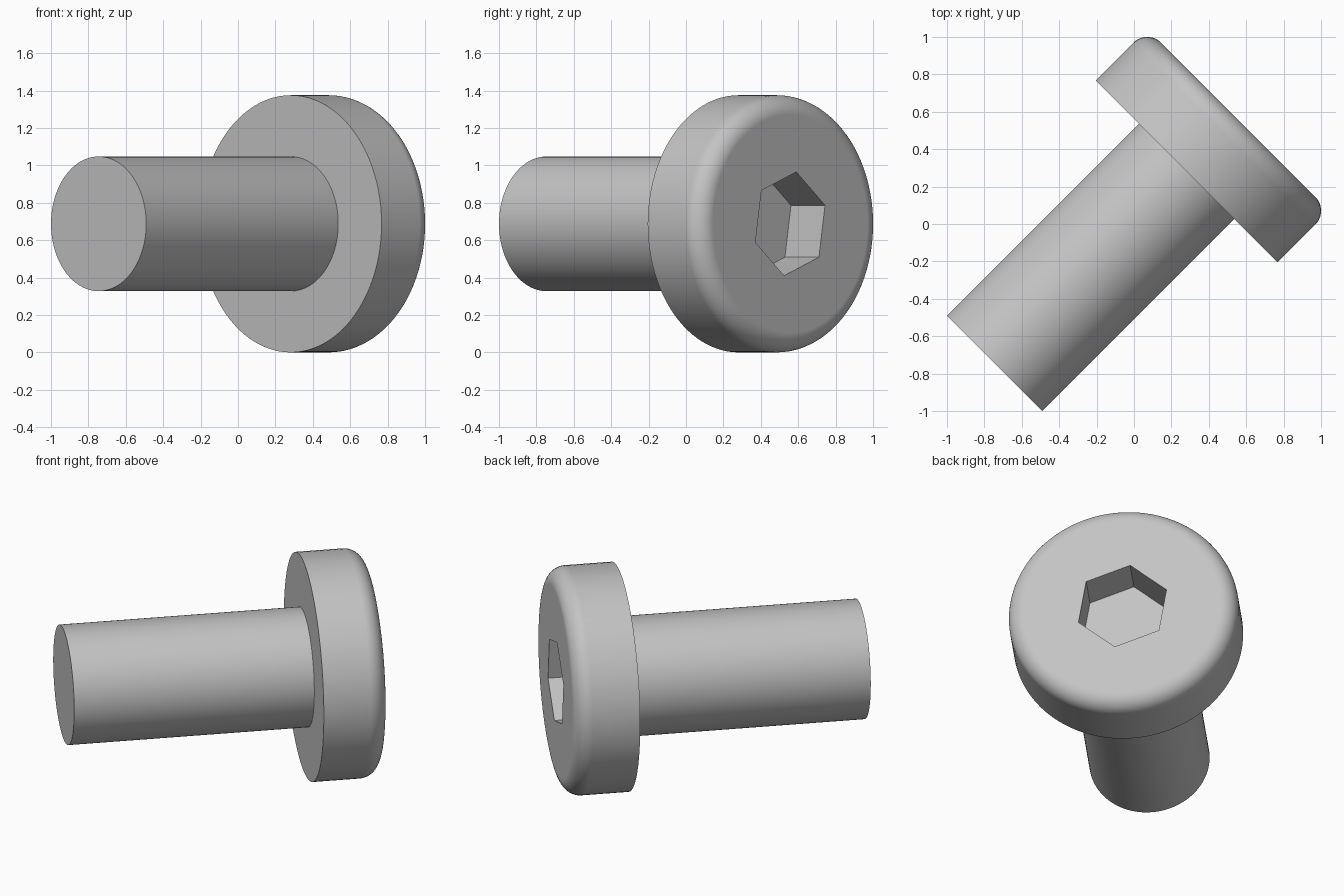
import bpy, bmesh
from math import sin, cos, pi, radians, sqrt
from mathutils import Matrix, Vector

cube = bpy.data.objects.get("Cube")
if cube:
    bpy.data.objects.remove(cube, do_unlink=True)

SIDES = 96
SHAFT_R, HEAD_R = 0.36, 0.6875
SHAFT_END, UNDERSIDE, HEAD_TOP = -1.054, 0.398, 0.788
FILLET = 0.104
HEX_R, HEX_DEPTH, HEX_TURN = 0.281, 0.257, radians(20.6)

steel = bpy.data.materials.new("grey_steel")
steel.use_nodes = True
grey = (0.55, 0.55, 0.55, 1)
steel.diffuse_color = grey
steel.node_tree.nodes["Principled BSDF"].inputs["Base Color"].default_value = grey

# Local z runs along the bolt, which lies level and points to back left
h = 1 / sqrt(2)
lie_down = Matrix.Translation((0, 0, HEAD_R)) @ Matrix((
    (-h, 0, h, 0), (h, 0, h, 0), (0, 1, 0, 0), (0, 0, 0, 1)))


def lathe(name, profile, sides, turn=0.0):
    """Closed solid from (radius, height) rings, listed bottom to top."""
    bm = bmesh.new()
    rings = []
    for r, z in profile:
        angles = [turn + 2 * pi * i / sides for i in range(sides)]
        rings.append([bm.verts.new((r * cos(a), r * sin(a), z)) for a in angles])
    for low, high in zip(rings, rings[1:]):
        for i in range(sides):
            j = (i + 1) % sides
            bm.faces.new((low[i], low[j], high[j], high[i]))
    bm.faces.new(rings[0][::-1])
    bm.faces.new(rings[-1])
    mesh = bpy.data.meshes.new(name)
    bm.to_mesh(mesh)
    bm.free()
    mesh.materials.append(steel)
    obj = bpy.data.objects.new(name, mesh)
    obj.matrix_world = lie_down
    bpy.context.collection.objects.link(obj)
    return obj


# Shaft and flat-bottomed head with a rounded top rim
STEPS = 12
rim = [(HEAD_R - FILLET + FILLET * cos(a), HEAD_TOP - FILLET + FILLET * sin(a))
       for a in (pi / 2 * i / STEPS for i in range(STEPS + 1))]
bolt = lathe("bolt_body", [(SHAFT_R, SHAFT_END), (SHAFT_R, UNDERSIDE),
                           (HEAD_R, UNDERSIDE)] + rim, SIDES)
bpy.ops.object.select_all(action='DESELECT')
bolt.select_set(True)
bpy.context.view_layer.objects.active = bolt
bpy.ops.object.shade_smooth_by_angle(angle=radians(30))

# Hexagonal key socket
cutter = lathe("socket_cutter", [(HEX_R, HEAD_TOP - HEX_DEPTH),
                                 (HEX_R, HEAD_TOP + 0.1)], 6, HEX_TURN)
cutter.hide_render = True
cutter.hide_set(True)
cut = bolt.modifiers.new("socket", 'BOOLEAN')
cut.operation = 'DIFFERENCE'
cut.solver = 'EXACT'
cut.object = cutter

# Keeps the flat end faces evenly shaded beside the rounded rim
weighted = bolt.modifiers.new("even_shading", 'WEIGHTED_NORMAL')
weighted.keep_sharp = True
